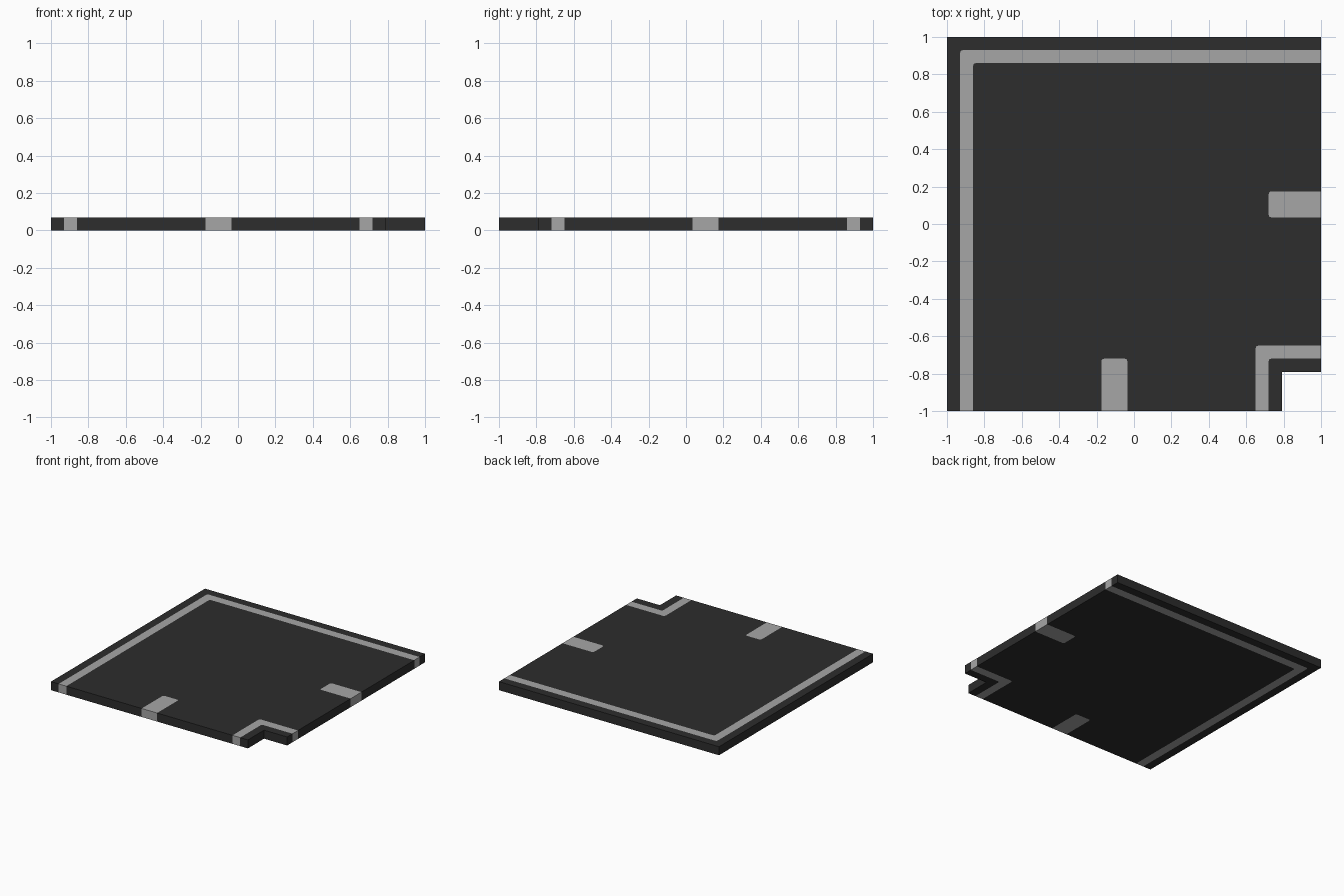
import bpy, bmesh
from mathutils import Vector

if "Cube" in bpy.data.objects:
    bpy.data.objects.remove(bpy.data.objects["Cube"])

H = 0.07   # tile thickness
R = 0.015  # small corner rounding


def material(name, v):
    m = bpy.data.materials.new(name)
    m.diffuse_color = (v, v, v, 1)
    m.use_nodes = True
    m.node_tree.nodes["Principled BSDF"].inputs["Base Color"].default_value = m.diffuse_color
    return m


asphalt = material("dark asphalt", 0.026)
paint = material("light grey marking", 0.38)


def outline(points):
    """Expand points flagged with a third value into small rounded corners."""
    out = []
    for i, p in enumerate(points):
        c = Vector(p[:2])
        if len(p) == 2:
            out.append(c)
            continue
        a = c + (Vector(points[i - 1][:2]) - c).normalized() * R
        b = c + (Vector(points[(i + 1) % len(points)][:2]) - c).normalized() * R
        out += [a, (a + b) * 0.25 + c * 0.5, b]
    return out


def slab(name, points, mat):
    """Extrude a flat outline to the tile thickness."""
    bm = bmesh.new()
    face = bm.faces.new([bm.verts.new((p.x, p.y, 0)) for p in outline(points)])
    ext = bmesh.ops.extrude_face_region(bm, geom=[face], use_keep_orig=True)
    top = [v for v in ext["geom"] if isinstance(v, bmesh.types.BMVert)]
    bmesh.ops.translate(bm, verts=top, vec=(0, 0, H))
    bmesh.ops.recalc_face_normals(bm, faces=bm.faces)
    me = bpy.data.meshes.new(name)
    bm.to_mesh(me)
    bm.free()
    me.materials.append(mat)
    bpy.context.collection.objects.link(bpy.data.objects.new(name, me))


# Road surface between the edge lines, with slots for the centre dashes
slab("road_surface", [
    (-.86, -1), (-.175, -1), (-.175, -.72, 1), (-.035, -.72, 1), (-.035, -1),
    (.65, -1), (.65, -.65, 1), (1, -.65), (1, .035), (.72, .035, 1),
    (.72, .175, 1), (1, .175), (1, .86), (-.86, .86, 1)], asphalt)

# Road verges outside the edge lines
slab("outer_verge", [(-1, -1), (-.93, -1), (-.93, .93, 1), (1, .93),
                     (1, 1), (-1, 1)], asphalt)
slab("inner_verge", [(.72, -1), (.79, -1), (.79, -.79), (1, -.79),
                     (1, -.72), (.72, -.72, 1)], asphalt)

# Edge lines
slab("outer_edge_line", [(-.93, -1), (-.86, -1), (-.86, .86, 1), (1, .86),
                         (1, .93), (-.93, .93, 1)], paint)
slab("inner_edge_line", [(.65, -1), (.72, -1), (.72, -.72, 1), (1, -.72),
                         (1, -.65), (.65, -.65, 1)], paint)

# Centre dashes
slab("front_dash", [(-.175, -1), (-.035, -1), (-.035, -.72, 1),
                    (-.175, -.72, 1)], paint)
slab("right_dash", [(1, .035), (1, .175), (.72, .175, 1),
                    (.72, .035, 1)], paint)
